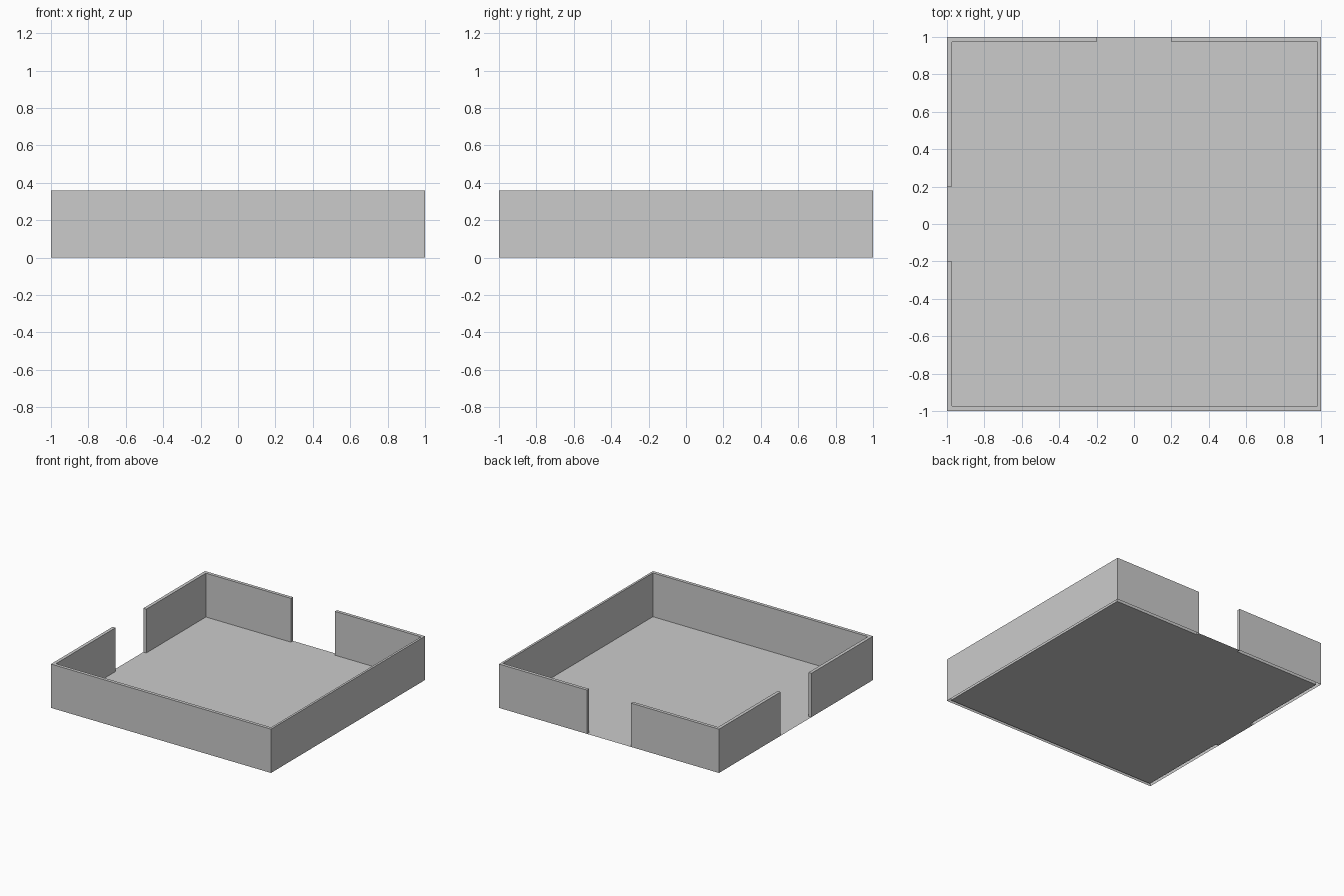
import bpy, bmesh

if "Cube" in bpy.data.objects:
    bpy.data.objects.remove(bpy.data.objects["Cube"])

HEIGHT = 0.36
XS = [-1, -0.973, -0.2, 0.2, 0.982, 1]
YS = [-1, -0.973, -0.2, 0.2, 0.973, 1]

# Flat floor sheet, cut along the wall and doorway lines
bm = bmesh.new()
grid = [[bm.verts.new((x, y, 0)) for x in XS] for y in YS]
n = len(XS) - 1
walls = []
for j in range(n):
    for i in range(n):
        face = bm.faces.new((grid[j][i], grid[j][i + 1], grid[j + 1][i + 1], grid[j + 1][i]))
        on_rim = i in (0, n - 1) or j in (0, n - 1)
        doorway = (i, j) in ((0, 2), (2, n - 1))
        if on_rim and not doorway:
            walls.append(face)

# Rim strips raised into hollow walls, open underneath
raised = bmesh.ops.extrude_face_region(bm, geom=walls)["geom"]
bmesh.ops.translate(bm, vec=(0, 0, HEIGHT),
                    verts=[g for g in raised if isinstance(g, bmesh.types.BMVert)])
leftover = [f for f in walls if f.is_valid and f.calc_center_median().z < 0.01]
if leftover:
    bmesh.ops.delete(bm, geom=leftover, context='FACES')

mesh = bpy.data.meshes.new("walled_room")
bm.to_mesh(mesh)
bm.free()
room = bpy.data.objects.new("walled_room", mesh)
bpy.context.collection.objects.link(room)
